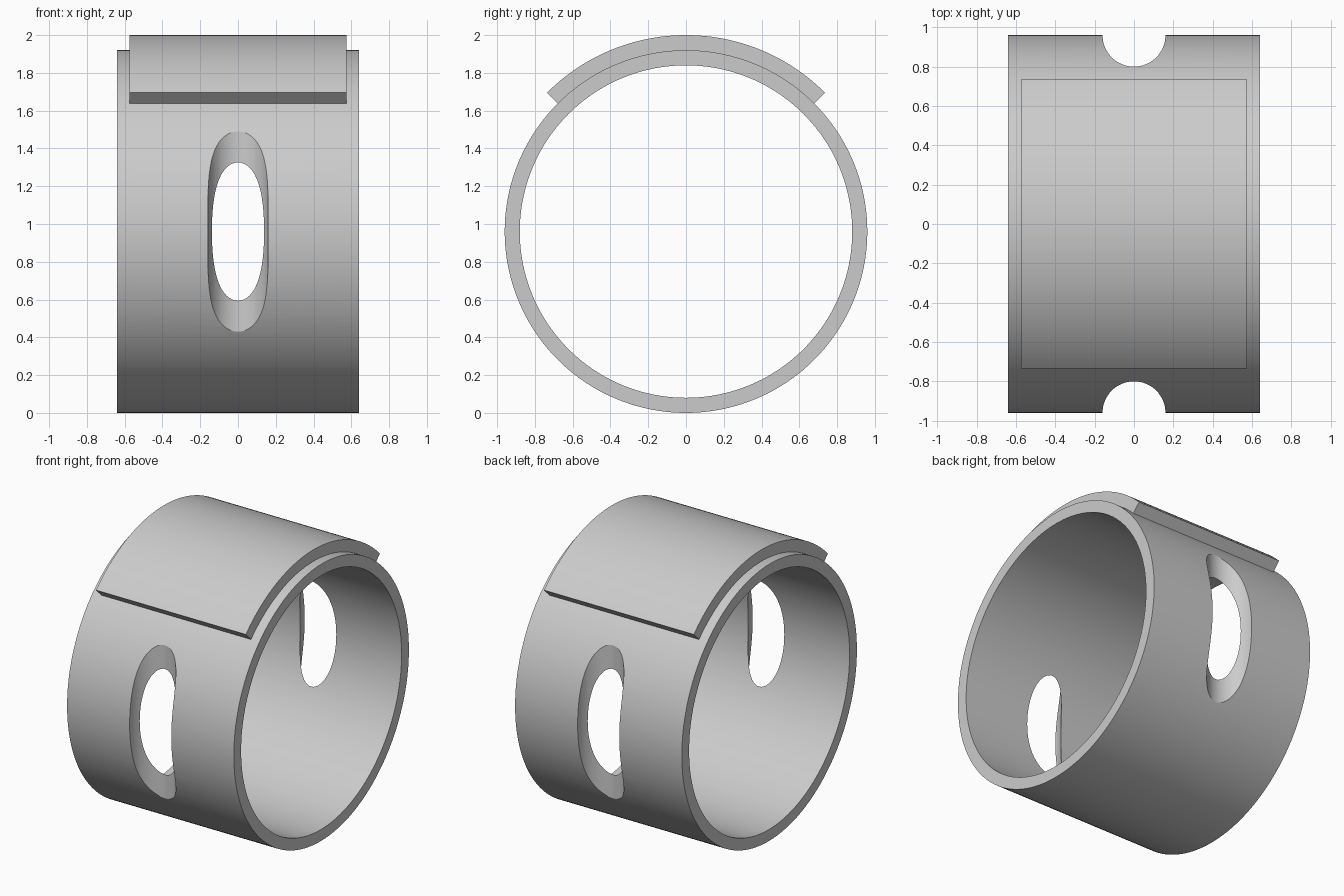
import bpy
import bmesh
from math import sin, cos, pi, radians

cube = bpy.data.objects.get("Cube")
if cube:
    bpy.data.objects.remove(cube, do_unlink=True)

OUTER, INNER, PLATE_TOP = 0.96, 0.88, 1.04
SLOT_RADIUS = 0.16

grey = bpy.data.materials.new("plain_grey")
grey.use_nodes = True
colour = (0.6, 0.6, 0.6, 1)
grey.diffuse_color = colour
grey.node_tree.nodes["Principled BSDF"].inputs["Base Color"].default_value = colour


def finish(obj):
    bpy.ops.object.select_all(action="DESELECT")
    obj.select_set(True)
    bpy.context.view_layer.objects.active = obj
    bpy.ops.object.shade_smooth_by_angle(angle=radians(30))


def curved_band(name, r_in, r_out, half_width, sweep, steps):
    """Band bent about the x axis, centred on the top; a full sweep closes it."""
    closed = sweep >= 2 * pi
    bm = bmesh.new()
    rings = []
    for i in range(steps if closed else steps + 1):
        a = -sweep / 2 + sweep * i / steps
        corners = [(-half_width, r_in), (half_width, r_in),
                   (half_width, r_out), (-half_width, r_out)]
        rings.append([bm.verts.new((x, r * sin(a), OUTER + r * cos(a)))
                      for x, r in corners])
    for i in range(steps):
        a, b = rings[i], rings[(i + 1) % len(rings)]
        for k in range(4):
            n = (k + 1) % 4
            bm.faces.new((a[k], a[n], b[n], b[k]))
    if not closed:
        bm.faces.new(rings[0])
        bm.faces.new(rings[-1])
    bmesh.ops.recalc_face_normals(bm, faces=bm.faces)
    mesh = bpy.data.meshes.new(name)
    bm.to_mesh(mesh)
    bm.free()
    mesh.materials.append(grey)
    obj = bpy.data.objects.new(name, mesh)
    bpy.context.collection.objects.link(obj)
    return obj


# Main ring
ring = curved_band("ring", INNER, OUTER, 0.64, 2 * pi, 160)

# Front and back slots, bored by upright cylinders
for side in (-1, 1):
    bpy.ops.mesh.primitive_cylinder_add(vertices=64, radius=SLOT_RADIUS, depth=1.5,
                                        location=(0, side * OUTER, OUTER))
    cutter = bpy.context.object
    cutter.name = "slot_cutter"
    cutter.hide_render = True
    cutter.data.materials.append(grey)
    cut = ring.modifiers.new("slot", "BOOLEAN")
    cut.operation = "DIFFERENCE"
    cut.solver = "EXACT"
    cut.object = cutter
    bpy.context.view_layer.objects.active = ring
    bpy.ops.object.modifier_apply(modifier=cut.name)
    bpy.data.objects.remove(cutter, do_unlink=True)
finish(ring)

# Raised plate on top
finish(curved_band("top_plate", OUTER - 0.004, PLATE_TOP, 0.575, pi / 2, 48))
